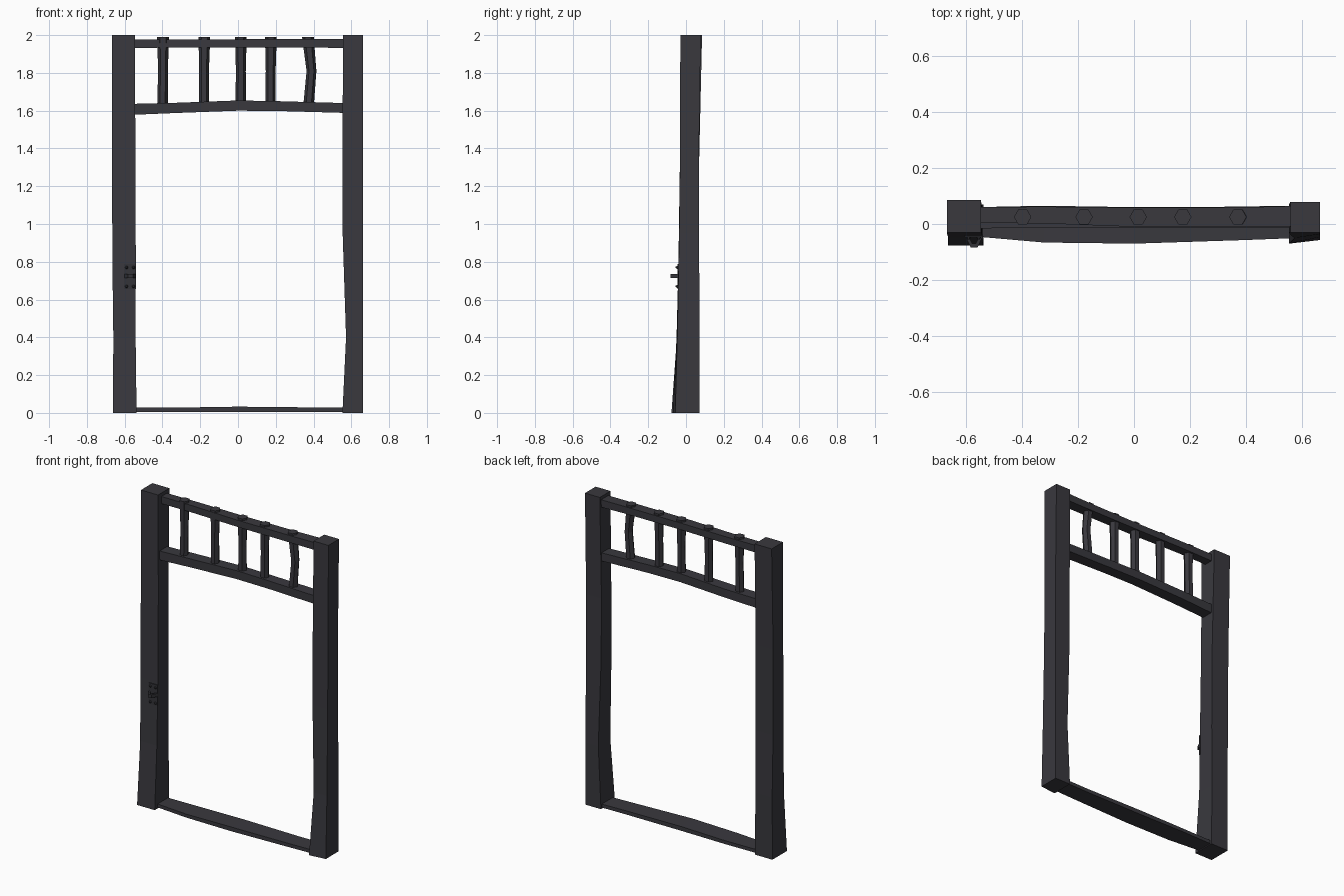
import bpy, bmesh, math
from mathutils import Vector


def material(name, rgb):
    m = bpy.data.materials.new(name)
    m.diffuse_color = (*rgb, 1)
    return m


WOOD = material("dark charcoal", (0.041, 0.040, 0.048))
IRON = material("darker iron", (0.034, 0.034, 0.040))


def loft(name, rings, mat=WOOD):
    """Skin a list of equal-length point rings and cap both ends."""
    bm = bmesh.new()
    loops = [[bm.verts.new(p) for p in r] for r in rings]
    n = len(loops[0])
    for a, b in zip(loops, loops[1:]):
        for i in range(n):
            j = (i + 1) % n
            bm.faces.new((a[i], a[j], b[j], b[i]))
    bm.faces.new(loops[0])
    bm.faces.new(loops[-1])
    bmesh.ops.recalc_face_normals(bm, faces=bm.faces)
    me = bpy.data.meshes.new(name)
    bm.to_mesh(me)
    bm.free()
    me.materials.append(mat)
    ob = bpy.data.objects.new(name, me)
    bpy.context.collection.objects.link(ob)
    return ob


def post(name, secs):
    # each section: z, left x, right x, front y at left, front y at right, back y
    loft(name, [[(a, fa, z), (b, fb, z), (b, k, z), (a, k, z)]
                for z, a, b, fa, fb, k in secs])


def beam(name, secs):
    # each section: x, front y, back y, bottom z, top z
    loft(name, [[(x, f, b), (x, k, b), (x, k, t), (x, f, t)]
                for x, f, k, b, t in secs])


def box(name, x0, x1, y0, y1, z0, z1, mat):
    loft(name, [[(x0, y0, z), (x1, y0, z), (x1, y1, z), (x0, y1, z)]
                for z in (z0, z1)], mat)


# Flared side posts
post("left_post", [
    (0.0, -0.662, -0.537, -0.077, -0.077, 0.070),
    (0.40, -0.660, -0.542, -0.048, -0.048, 0.070),
    (0.80, -0.665, -0.541, -0.040, -0.040, 0.068),
    (1.35, -0.667, -0.543, -0.032, -0.032, 0.070),
    (2.0, -0.667, -0.546, -0.030, -0.030, 0.085)])
post("right_post", [
    (0.0, 0.553, 0.663, -0.070, -0.057, 0.072),
    (0.40, 0.572, 0.663, -0.050, -0.046, 0.072),
    (0.95, 0.554, 0.661, -0.036, -0.036, 0.069),
    (1.35, 0.552, 0.661, -0.032, -0.032, 0.068),
    (2.0, 0.557, 0.662, -0.030, -0.030, 0.078)])

# Sill, bowed lintel and top rail
beam("sill", [
    (-0.56, -0.045, 0.058, 0.006, 0.028),
    (-0.32, -0.066, 0.062, 0.006, 0.028),
    (0.0, -0.070, 0.058, 0.006, 0.033),
    (0.40, -0.057, 0.058, 0.006, 0.029),
    (0.58, -0.050, 0.062, 0.006, 0.028)])
beam("lintel", [
    (-0.56, -0.016, 0.060, 1.578, 1.636),
    (-0.32, -0.012, 0.065, 1.588, 1.642),
    (0.0, -0.012, 0.060, 1.600, 1.654),
    (0.22, -0.012, 0.060, 1.598, 1.650),
    (0.57, -0.012, 0.065, 1.588, 1.640)])
beam("top_rail", [
    (-0.56, 0.004, 0.060, 1.932, 1.978),
    (-0.32, 0.002, 0.062, 1.934, 1.978),
    (0.0, -0.010, 0.058, 1.935, 1.978),
    (0.40, -0.010, 0.060, 1.934, 1.979),
    (0.57, -0.008, 0.064, 1.932, 1.980)])

# Crooked hexagonal bars: x at bottom, middle, top
bars = [(-0.400, -0.397, -0.397), (-0.180, -0.180, -0.178),
        (0.014, 0.015, 0.015), (0.172, 0.173, 0.174), (0.373, 0.389, 0.370)]
for i, xs in enumerate(bars):
    rings = []
    for z, x, r in zip((1.62, 1.81, 1.99), xs, (0.028, 0.026, 0.031)):
        rings.append([(x + r * math.cos(k * math.pi / 3),
                       0.025 + r * math.sin(k * math.pi / 3), z) for k in range(6)])
    loft(f"transom_bar_{i + 1}", rings)

# Latch plate, rivets and keeper bracket on the left post
box("latch_plate", -0.604, -0.539, -0.046, -0.036, 0.655, 0.788, IRON)
for z in (0.77, 0.67):
    for x in (-0.590, -0.553):
        c = Vector((x, 0, z))
        loft("latch_rivet", [[c + Vector((r * math.cos(k * math.pi / 3), y,
                                          r * math.sin(k * math.pi / 3)))
                              for k in range(6)]
                             for y, r in ((-0.044, 0.010), (-0.056, 0.004))], IRON)
outer = [(-0.602, -0.044), (-0.582, -0.083), (-0.557, -0.083), (-0.539, -0.044)]
inner = [(-0.551, -0.044), (-0.564, -0.070), (-0.576, -0.070), (-0.590, -0.044)]
loft("keeper_bracket", [[(x, y, z) for x, y in
                         (outer[0], outer[1], outer[2], outer[3],
                          inner[0], inner[1], inner[2], inner[3])]
                        for z in (0.715, 0.736)], IRON)
